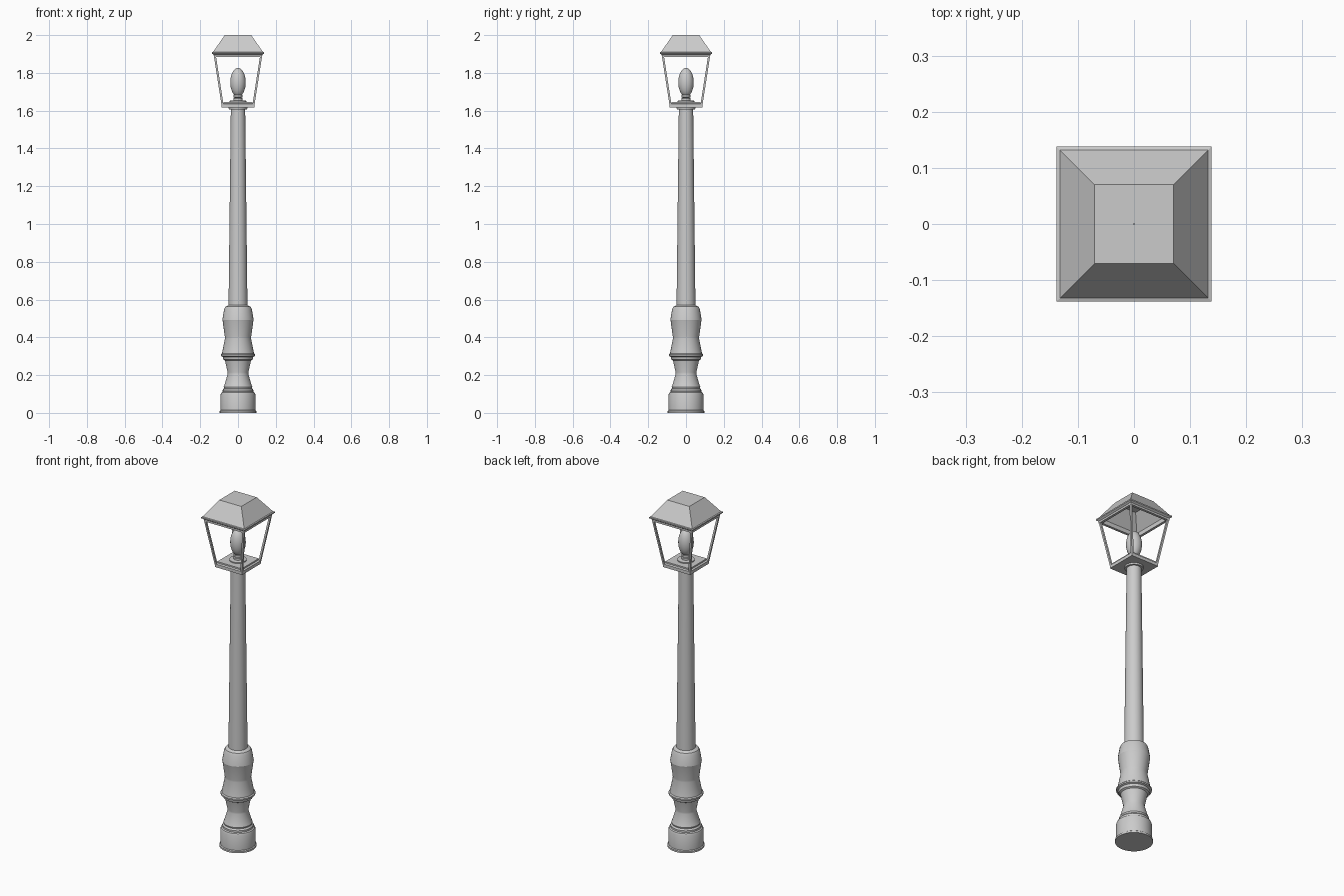
import bpy, bmesh, math
from mathutils import Vector

if "Cube" in bpy.data.objects:
    bpy.data.objects.remove(bpy.data.objects["Cube"])


def finish(name, bm, smooth=False):
    bmesh.ops.recalc_face_normals(bm, faces=bm.faces)
    me = bpy.data.meshes.new(name)
    bm.to_mesh(me)
    bm.free()
    ob = bpy.data.objects.new(name, me)
    bpy.context.collection.objects.link(ob)
    if smooth:
        bpy.ops.object.select_all(action='DESELECT')
        ob.select_set(True)
        bpy.context.view_layer.objects.active = ob
        bpy.ops.object.shade_smooth_by_angle(angle=math.radians(25))
    return ob


def loft(name, profile, sides, closed=False, smooth=False):
    """Stack rings of (half width or radius, z); four sides gives squares."""
    bm = bmesh.new()
    rings = []
    for r, z in profile:
        k = r * math.sqrt(2) if sides == 4 else r
        off = math.pi / 4 if sides == 4 else 0
        rings.append([bm.verts.new((k * math.cos(off + 2 * math.pi * i / sides),
                                    k * math.sin(off + 2 * math.pi * i / sides), z))
                      for i in range(sides)])
    pairs = list(zip(rings, rings[1:]))
    if closed:
        pairs.append((rings[-1], rings[0]))
    else:
        bm.faces.new(rings[0])
        bm.faces.new(rings[-1])
    for a, b in pairs:
        for i in range(sides):
            j = (i + 1) % sides
            bm.faces.new((a[i], a[j], b[j], b[i]))
    return finish(name, bm, smooth)


# Turned pedestal and tapered shaft
loft("post", [
    (0.097, 0), (0.097, 0.01), (0.092, 0.014), (0.092, 0.098), (0.088, 0.108),
    (0.081, 0.112), (0.081, 0.122), (0.074, 0.130), (0.076, 0.138), (0.071, 0.15),
    (0.055, 0.205), (0.055, 0.215), (0.069, 0.278), (0.078, 0.283), (0.081, 0.297),
    (0.091, 0.301), (0.091, 0.309), (0.085, 0.314), (0.069, 0.395), (0.070, 0.405),
    (0.081, 0.485), (0.083, 0.492), (0.073, 0.55), (0.067, 0.562), (0.050, 0.570),
    (0.038, 1.607), (0.048, 1.607), (0.050, 1.618)], 32, smooth=True)

# Stepped lantern tray
loft("lantern_tray", [(0.087, 1.616), (0.087, 1.634), (0.078, 1.638), (0.078, 1.646)], 4)

# Socket and bulb
loft("bulb_socket", [(0.045, 1.645), (0.045, 1.652), (0.024, 1.655), (0.024, 1.665),
                     (0.019, 1.668), (0.024, 1.672), (0.024, 1.682)], 24, smooth=True)
bulb = []
for i in range(15):
    a = -math.pi / 2 + 0.15 + (math.pi - 0.16) * i / 14
    bulb.append((0.041 * math.cos(a), 1.75 + 0.076 * math.sin(a)))
loft("bulb", bulb, 24, smooth=True)

# Leaning corner bars
for i, (sx, sy) in enumerate(((1, 1), (-1, 1), (-1, -1), (1, -1))):
    bm = bmesh.new()
    bmesh.ops.create_cube(bm, size=1)
    for v in bm.verts:
        h = 0.081 if v.co.z < 0 else 0.124
        z = 1.625 if v.co.z < 0 else 1.90
        v.co = Vector((sx * h + v.co.x * 0.011, sy * h + v.co.y * 0.011, z))
    finish(f"corner_bar_{i + 1}", bm)

# Hollow roof with a stepped eave, closed around its inner shell
loft("roof", [(0.124, 1.884), (0.128, 1.884), (0.128, 1.895), (0.138, 1.902),
              (0.138, 1.909), (0.132, 1.911), (0.070, 2.0), (0.0005, 2.0),
              (0.0005, 1.992), (0.066, 1.992), (0.118, 1.911), (0.114, 1.884)],
     4, closed=True)
